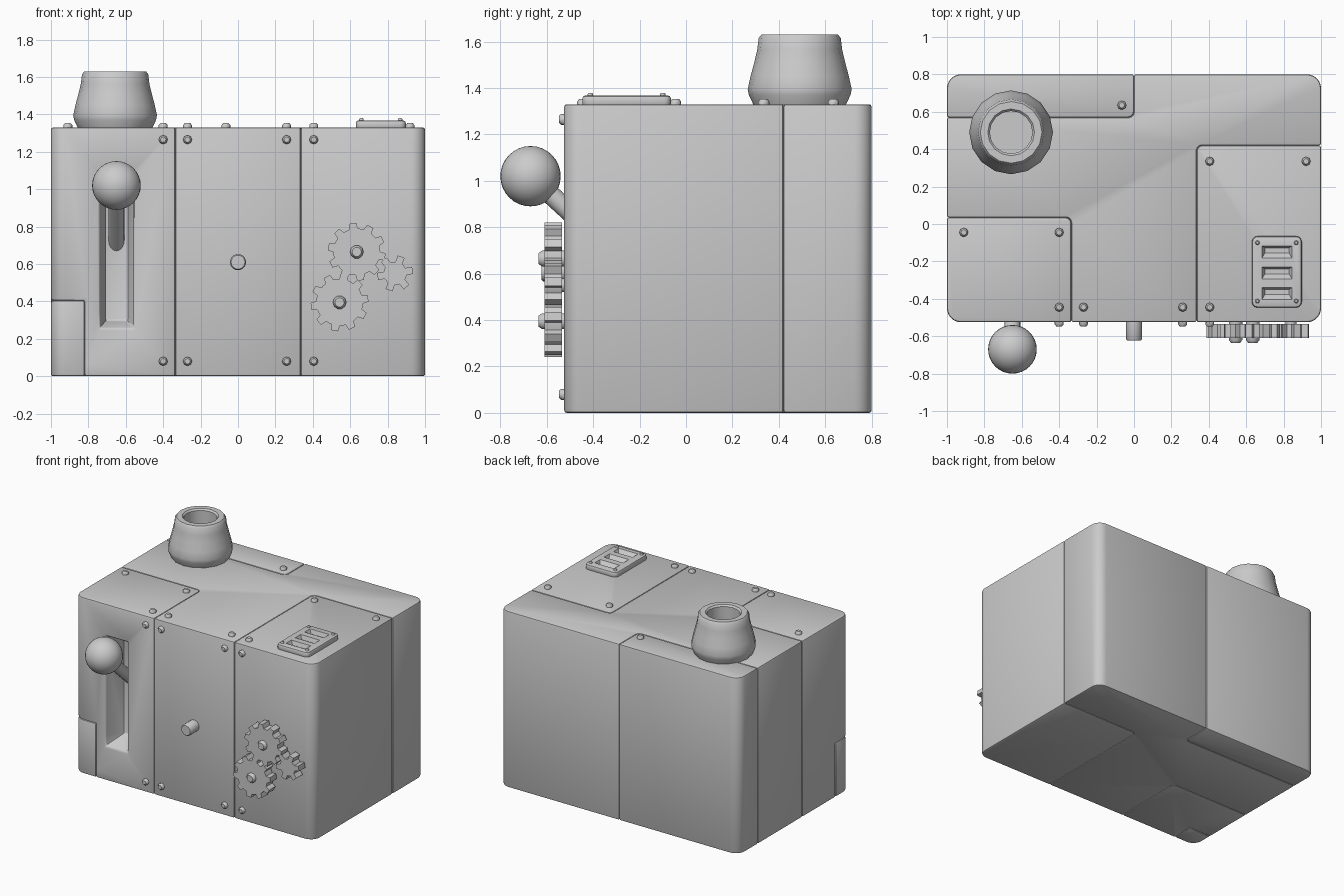
import bpy, bmesh, math
from mathutils import Matrix, Vector

if "Cube" in bpy.data.objects:
    bpy.data.objects.remove(bpy.data.objects["Cube"])

FRONT = Matrix.Rotation(math.pi / 2, 4, 'X')   # local (x, y, z) -> world (x, -z, y)
UP = Matrix.Identity(4)


def finish(name, bm, mat=UP):
    bmesh.ops.recalc_face_normals(bm, faces=bm.faces)
    bm.transform(mat)
    me = bpy.data.meshes.new(name)
    bm.to_mesh(me)
    bm.free()
    ob = bpy.data.objects.new(name, me)
    bpy.context.collection.objects.link(ob)
    return ob


def apply_all(ob):
    bpy.context.view_layer.objects.active = ob
    for m in list(ob.modifiers):
        bpy.ops.object.modifier_apply(modifier=m.name)


def bevel(ob, width, segments=2):
    m = ob.modifiers.new("bevel", 'BEVEL')
    m.width, m.segments = width, segments
    m.limit_method, m.angle_limit = 'ANGLE', math.radians(40)
    m.use_clamp_overlap = False
    apply_all(ob)


def cut(ob, cutter):
    m = ob.modifiers.new("cut", 'BOOLEAN')
    m.operation, m.object, m.solver = 'DIFFERENCE', cutter, 'EXACT'
    apply_all(ob)
    bpy.data.objects.remove(cutter)


def rounded(corners):
    """Outline of (x, y, radius) right-angled corners, with arcs."""
    out, n = [], len(corners)
    for i, (x, y, r) in enumerate(corners):
        p = Vector((x, y))
        if not r:
            out.append(p)
            continue
        da = (Vector(corners[i - 1][:2]) - p).normalized()
        db = (Vector(corners[(i + 1) % n][:2]) - p).normalized()
        c = p + r * (da + db)
        k = 6 if r > 0.05 else 3
        for j in range(k + 1):
            t = math.pi / 2 * j / k
            out.append(c - r * (db * math.cos(t) + da * math.sin(t)))
    return out


def prism(name, outline, z0, z1, mat=UP):
    bm = bmesh.new()
    lo = [bm.verts.new((x, y, z0)) for x, y in outline]
    hi = [bm.verts.new((x, y, z1)) for x, y in outline]
    bm.faces.new(lo)
    bm.faces.new(hi)
    for i in range(len(lo)):
        bm.faces.new((lo[i - 1], lo[i], hi[i], hi[i - 1]))
    return finish(name, bm, mat)


def taper_box(name, low, z0, high, z1, mat=UP):
    """Box between rectangle low (x0, x1, y0, y1) at z0 and high at z1."""
    bm = bmesh.new()
    for (x0, x1, y0, y1), z in ((low, z0), (high, z1)):
        for p in ((x0, y0), (x1, y0), (x1, y1), (x0, y1)):
            bm.verts.new((*p, z))
    bmesh.ops.convex_hull(bm, input=bm.verts)
    return finish(name, bm, mat)


def lathe(name, profile, sides, mat):
    bm = bmesh.new()
    rings = []
    for r, h in profile:
        n = sides if r else 1
        rings.append([bm.verts.new((r * math.cos(2 * math.pi * i / sides),
                                    r * math.sin(2 * math.pi * i / sides), h)) for i in range(n)])
    for a, b in zip(rings, rings[1:]):
        for i in range(sides):
            q = [a[i - 1], a[i % len(a)], b[i % len(b)], b[i - 1]] if len(a) > 1 and len(b) > 1 else (
                [a[i - 1], a[i], b[0]] if len(a) > 1 else [a[0], b[i], b[i - 1]])
            bm.faces.new(q)
    return finish(name, bm, mat)


def at(x, y, z, rot=UP):
    return Matrix.Translation((x, y, z)) @ rot


F, B, H, R, S = -0.525, 0.8, 1.33, 0.075, 0.03   # front, back, height, corner radii

# Body blocks, separated by bevelled seams
body = prism("main_body", rounded([
    (-0.335, F, 0), (0.335, F, 0), (0.335, 0.42, S), (1, 0.42, 0), (1, B, R), (0, B, 0),
    (0, 0.57, S), (-1, 0.57, 0), (-1, 0.035, 0), (-0.335, 0.035, S)]), 0, H)
back_panel = prism("back_left_panel", rounded([
    (-1, 0.57, 0), (0, 0.57, S), (0, B, 0), (-1, B, R)]), 0, H)
right_panel = prism("right_panel", rounded([
    (0.335, F, 0), (1, F, R), (1, 0.42, 0), (0.335, 0.42, S)]), 0, H)
lever_panel = prism("lever_panel", rounded([
    (-1, F, R), (-0.335, F, 0), (-0.335, 0.035, S), (-1, 0.035, 0)]), 0, H)
corner = prism("corner_block", rounded([
    (-1, F, R), (-0.82, F, 0), (-0.82, -0.36, 0), (-1, -0.36, 0)]), 0, 0.405)

# Corner notch and tapered lever slot
notch = (-1.2, -0.82, -0.8, -0.36)
cut(lever_panel, taper_box("notch_cutter", notch, -0.2, notch, 0.405))
cut(lever_panel, taper_box("slot_cutter", (-0.708, -0.588, 0.295, 1.055), 0.35,
                           (-0.74, -0.555, 0.258, 1.092), 0.53, FRONT))
for ob in (body, back_panel, right_panel, lever_panel, corner):
    bevel(ob, 0.011)

# Lever and ball knob
knob = Vector((-0.65, -0.67, 1.02))
foot = Vector((-0.65, -0.32, 0.70))
axis = (knob - foot).to_track_quat('Z', 'Y').to_matrix().to_4x4()
lathe("lever_rod", [(0, 0), (0.042, 0), (0.042, (knob - foot).length), (0, (knob - foot).length)],
      20, at(*foot, axis))
lathe("lever_knob", [(0.13 * math.sin(math.pi * i / 16) if 0 < i < 16 else 0,
                      -0.13 * math.cos(math.pi * i / 16)) for i in range(17)], 32, at(*knob))

# Chimney with open bore
lathe("chimney", [(0, 1.325), (0.198, 1.325), (0.219, 1.37), (0.224, 1.395), (0.212, 1.45),
                  (0.196, 1.51), (0.183, 1.565), (0.177, 1.615), (0.165, 1.63), (0.125, 1.63),
                  (0.114, 1.618), (0.114, 1.40), (0, 1.40)], 16, at(-0.657, 0.49, 0))

# Front pin
lathe("front_pin", [(0, 0), (0.043, 0), (0.043, 0.10), (0.037, 0.108), (0, 0.108)],
      20, at(0, F + 0.01, 0.61, FRONT))


# Gears with hubs
def gear(name, x, z, r_out, r_root, teeth, phase):
    pts = []
    for i in range(teeth):
        for f, r in ((-0.5, r_root), (-0.3, r_root), (-0.19, r_out), (0.19, r_out), (0.3, r_root)):
            a = phase + 2 * math.pi * (i + f) / teeth
            pts.append((x + r * math.cos(a), z + r * math.sin(a)))
    prism(name, pts, 0.535, 0.61, FRONT)


gear("upper_gear", 0.635, 0.665, 0.155, 0.125, 10, math.radians(98))
gear("lower_gear", 0.543, 0.395, 0.155, 0.125, 10, math.radians(80))
gear("small_gear", 0.84, 0.55, 0.097, 0.062, 6, math.radians(10))
for x, z in ((0.635, 0.665), (0.543, 0.395)):
    lathe("gear_hub", [(0, 0), (0.036, 0), (0.036, 0.105), (0.025, 0.12), (0, 0.12)],
          10, at(x, F + 0.01, z, FRONT))
lathe("small_gear_axle", [(0, 0), (0.03, 0), (0.03, 0.06), (0, 0.06)], 10,
      at(0.84, F + 0.01, 0.55, FRONT))

# Vent plate with three louvre recesses
vent = prism("vent_plate", rounded([
    (0.63, -0.447, S), (0.897, -0.447, S), (0.897, -0.065, S), (0.63, -0.065, S)]), 1.32, 1.368)
bevel(vent, 0.013)
for y in (-0.15, -0.262, -0.372):
    cut(vent, taper_box("louvre_cutter", (0.70, 0.83, y - 0.005, y + 0.022), 1.338,
                        (0.682, 0.846, y - 0.035, y + 0.034), 1.371))


# Rivets on the front, top and vent
def rivet(name, mat, s=1.0):
    lathe(name, [(0, -0.005), (0.024 * s, -0.005), (0.024 * s, 0.012 * s),
                 (0.015 * s, 0.023 * s), (0, 0.023 * s)], 8, mat)


for x in (-0.40, -0.27, 0.26, 0.405):
    for z in (0.08, 1.265):
        rivet("front_rivet", at(x, F, z, FRONT))
    rivet("top_rivet", at(x, -0.445, H))
for x, y in ((-0.91, -0.045), (-0.40, -0.045), (0.405, 0.335), (0.92, 0.335), (-0.065, 0.635)):
    rivet("top_rivet", at(x, y, H))
for x in (0.66, 0.867):
    for y in (-0.10, -0.412):
        rivet("vent_rivet", at(x, y, 1.368), 0.5)

# Smooth shading with sharp edges kept
bpy.ops.object.select_all(action='SELECT')
bpy.ops.object.shade_smooth_by_angle(angle=math.radians(38))
